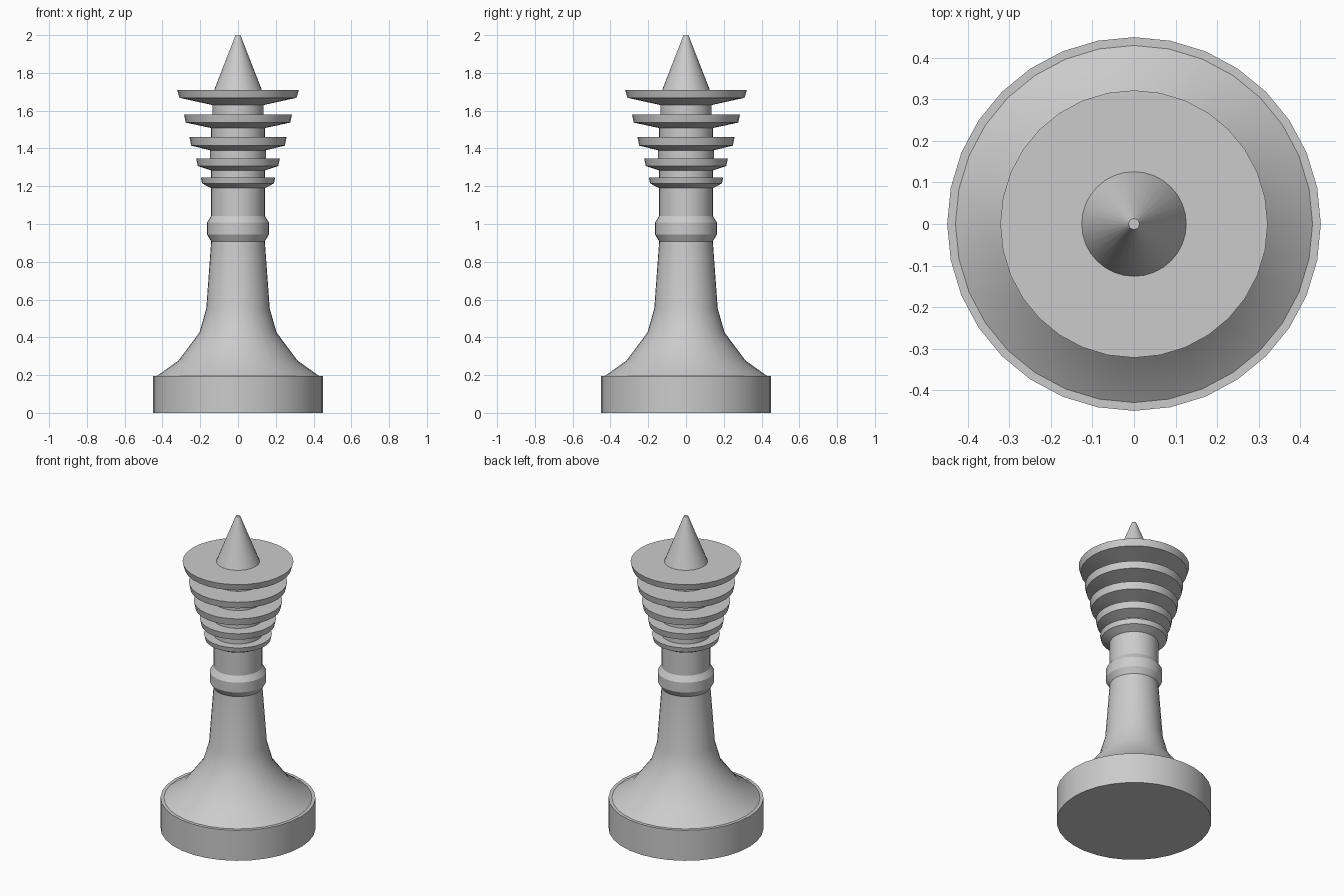
import bpy, bmesh, math

if "Cube" in bpy.data.objects:
    bpy.data.objects.remove(bpy.data.objects["Cube"])

SIDES = 32


def lathe(name, profile, cap_bottom=False, cap_top=False):
    """Revolve (radius, z) points around z; profile runs bottom to top."""
    bm = bmesh.new()
    loops = []
    for r, z in profile:
        loops.append([bm.verts.new((r * math.cos(2 * math.pi * i / SIDES),
                                    r * math.sin(2 * math.pi * i / SIDES), z))
                      for i in range(SIDES)])
    for low, high in zip(loops, loops[1:]):
        for i in range(SIDES):
            j = (i + 1) % SIDES
            bm.faces.new((low[i], low[j], high[j], high[i]))
    if cap_bottom:
        bm.faces.new(loops[0][::-1])
    if cap_top:
        bm.faces.new(loops[-1])
    mesh = bpy.data.meshes.new(name)
    bm.to_mesh(mesh)
    bm.free()
    obj = bpy.data.objects.new(name, mesh)
    bpy.context.collection.objects.link(obj)
    bpy.ops.object.select_all(action='DESELECT')
    obj.select_set(True)
    bpy.context.view_layer.objects.active = obj
    bpy.ops.object.shade_smooth_by_angle(angle=math.radians(30))
    return obj


# Foot disc with a narrow ledge on top
lathe("base", [(0.45, 0), (0.45, 0.195), (0.43, 0.195)], cap_bottom=True)

# Flared stem with the collar bead
lathe("stem", [(0.43, 0.195), (0.315, 0.277), (0.204, 0.426), (0.168, 0.553),
               (0.142, 0.908), (0.164, 0.945), (0.164, 1.008), (0.142, 1.042),
               (0.142, 1.19)])

# Stacked crown rings: bottom z, lower rim (r, z), upper rim (r, z), neck radius above
rings = [
    (1.19, 0.190, 1.215, 0.197, 1.246, 0.142),
    (1.283, 0.213, 1.307, 0.222, 1.348, 0.147),
    (1.39, 0.248, 1.415, 0.257, 1.46, 0.142),
    (1.508, 0.277, 1.537, 0.286, 1.58, 0.136),
    (1.63, 0.310, 1.668, 0.322, 1.71, 0.126),
]
crown = []
neck = 0.142
for z0, r1, z1, r2, z2, next_neck in rings:
    crown += [(neck, z0), (r1, z1), (r2, z2), (next_neck, z2)]
    neck = next_neck
lathe("crown_rings", crown)

# Pointed spire with a tiny flat tip
lathe("spire", [(0.126, 1.71), (0.013, 2.0)], cap_top=True)
